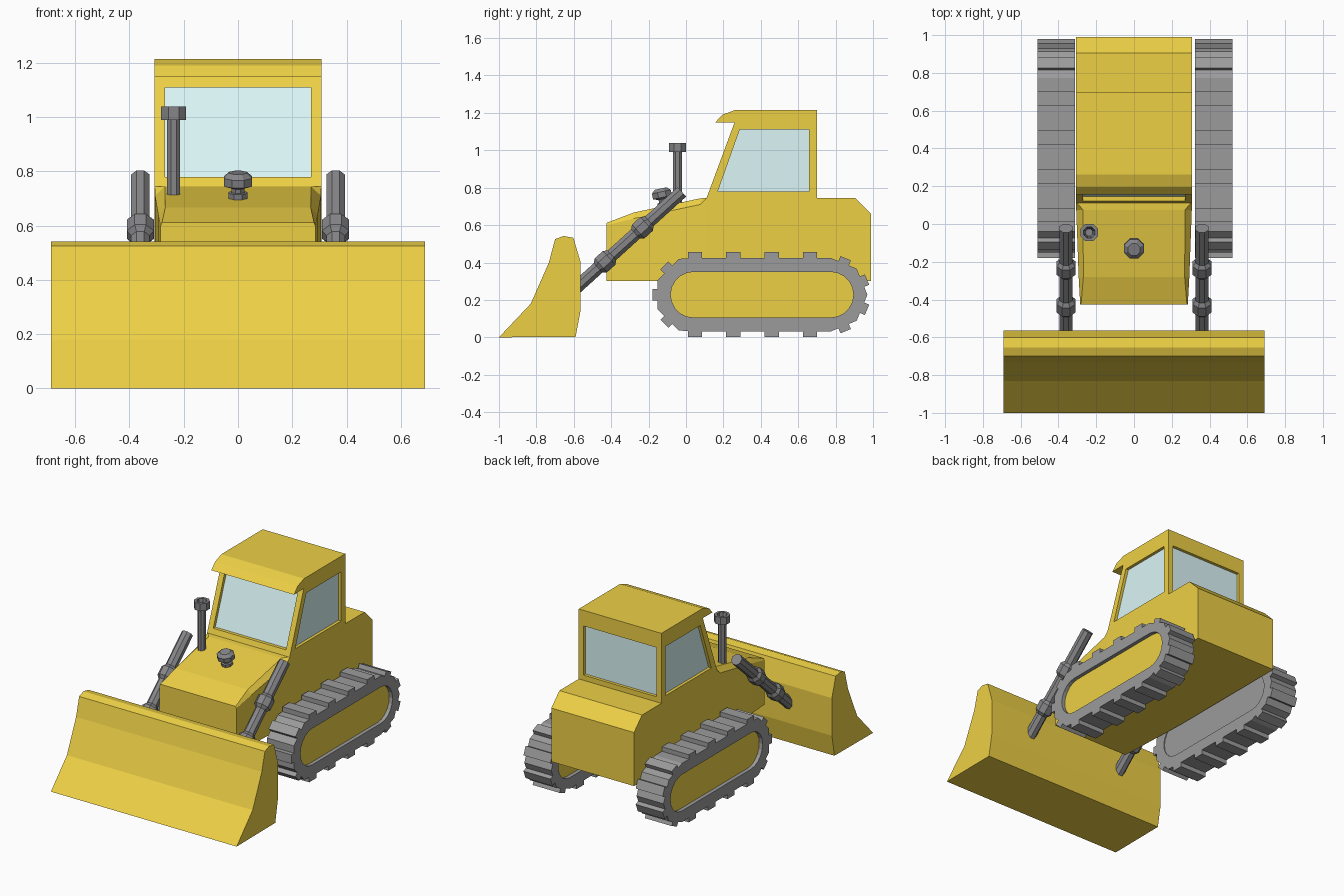
import bpy, bmesh
from math import sin, cos, pi, radians
from mathutils import Vector

if "Cube" in bpy.data.objects:
    bpy.data.objects.remove(bpy.data.objects["Cube"])


def material(name, rgb):
    m = bpy.data.materials.new(name)
    m.diffuse_color = (*rgb, 1)
    m.use_nodes = True
    m.node_tree.nodes["Principled BSDF"].inputs["Base Color"].default_value = m.diffuse_color
    return m


YELLOW = material("yellow_paint", (0.85, 0.63, 0.06))
DARK = material("dark_rubber", (0.33, 0.33, 0.33))
METAL = material("dark_metal", (0.24, 0.24, 0.25))
GLASS = material("pale_glass", (0.71, 0.92, 0.93))


def loft(name, solids, mat):
    """Each solid is a list of equal-length rings, skinned and capped."""
    bm = bmesh.new()
    for rings in solids:
        vs = [[bm.verts.new(p) for p in r] for r in rings]
        n = len(vs[0])
        for a, b in zip(vs, vs[1:]):
            for i in range(n):
                j = (i + 1) % n
                bm.faces.new((a[i], a[j], b[j], b[i]))
        bm.faces.new(vs[0][::-1])
        bm.faces.new(vs[-1])
    bmesh.ops.recalc_face_normals(bm, faces=bm.faces)
    mesh = bpy.data.meshes.new(name)
    bm.to_mesh(mesh)
    bm.free()
    mesh.materials.append(mat)
    ob = bpy.data.objects.new(name, mesh)
    bpy.context.collection.objects.link(ob)
    return ob


def prism(name, profile, x0, x1, mat):
    return loft(name, [[[(x, y, z) for y, z in profile] for x in (x0, x1)]], mat)


def lathe(name, profile, start, direction, mat, sides=8):
    """Profile of (distance, radius) turned about an axis."""
    start, d = Vector(start), Vector(direction).normalized()
    u = Vector((1, 0, 0))
    v = d.cross(u).normalized()
    angles = [2 * pi * (i + 0.5) / sides for i in range(sides)]
    rings = [[start + d * t + (u * cos(a) + v * sin(a)) * r for a in angles]
             for t, r in profile]
    return loft(name, [rings], mat)


def cut(ob, cutter):
    mod = ob.modifiers.new("cut", "BOOLEAN")
    mod.operation, mod.solver, mod.object = "DIFFERENCE", "EXACT", cutter
    bpy.context.view_layer.objects.active = ob
    bpy.ops.object.modifier_apply(modifier=mod.name)
    bpy.data.objects.remove(cutter)


# Hood with chamfered shoulders: y, half width, shoulder z, top half width, top z
hood = [(-0.425, 0.285, 0.60, 0.28, 0.612), (-0.28, 0.293, 0.635, 0.268, 0.667),
        (0.075, 0.306, 0.71, 0.27, 0.743), (0.11, 0.307, 0.743, 0.30, 0.745)]
loft("hood", [[[(-w, y, 0.3), (w, y, 0.3), (w, y, zs), (wt, y, zt), (-wt, y, zt), (-w, y, zs)]
               for y, w, zs, wt, zt in hood]], YELLOW)

# Main body
prism("body", [(0.11, 0.3), (0.11, 0.745), (0.905, 0.745), (0.99, 0.66), (0.99, 0.3)],
      -0.307, 0.307, YELLOW)

# Cab with visor and window openings on all four sides
cab = prism("cab", [(0.11, 0.745), (0.26, 1.15), (0.155, 1.148), (0.195, 1.19),
                    (0.262, 1.215), (0.70, 1.215), (0.70, 0.745)], -0.307, 0.307, YELLOW)
cut(cab, prism("side_cutter", [(0.17, 0.78), (0.287, 1.11), (0.657, 1.11), (0.657, 0.78)],
               -0.5, 0.5, YELLOW))
cut(cab, prism("end_cutter", [(0.0, 0.78), (0.0, 1.11), (0.8, 1.11), (0.8, 0.78)],
               -0.27, 0.27, YELLOW))
prism("cab_glass", [(0.14, 0.765), (0.271, 1.12), (0.68, 1.12), (0.68, 0.765)],
      -0.287, 0.287, GLASS)

# Blade
prism("blade", [(-1.0, 0), (-0.83, 0.18), (-0.733, 0.40), (-0.70, 0.525), (-0.655, 0.542),
                (-0.602, 0.532), (-0.563, 0.40), (-0.563, 0.147), (-0.59, 0.003)],
      -0.69, 0.69, YELLOW)

# Tracks
CZ, Y0, Y1 = 0.228, 0.04, 0.773


def arc(y, r, degrees):
    return [(y + r * cos(radians(a)), CZ + r * sin(radians(a))) for a in degrees]


outer = (arc(Y0, 0.197, [90]) + arc(Y0, 0.207, [112.5, 157.5, 202.5, 247.5])
         + arc(Y0, 0.197, [270]) + arc(Y1, 0.197, [-90, -45, 0, 45, 90]))
inner = (arc(Y0, 0.122, range(90, 271, 18)) + arc(Y1, 0.122, range(-90, 91, 18)))

# Tread pads: centre y of turning point, distance from it, angle
pads = [(y, 0.197, a) for y in (0.048, 0.253, 0.458, 0.663) for a in (90, -90)]
pads += [(Y0, 0.190, a) for a in (135, 180, 225)]
pads += [(Y1, 0.181, a) for a in (67.5, 22.5, -22.5, -67.5)]


def pad_profile(y, r, a):
    n = Vector((cos(radians(a)), sin(radians(a))))
    t = Vector((-n.y, n.x))
    c = Vector((y, CZ))
    half = 0.038 if abs(a) == 90 else 0.03
    return [c + n * (r + h) + t * s for h, s in
            ((-0.02, -half), (-0.02, half), (0.03, half), (0.03, -half))]


for side, xa, xb in (("left", -0.512, -0.312), ("right", 0.322, 0.522)):
    belt = prism(side + "_track_belt", outer, xa, xb, DARK)
    cut(belt, prism("belt_cutter", inner, xa - 0.1, xb + 0.1, DARK))
    loft(side + "_track_pads", [[[(x, p[0], p[1]) for p in pad_profile(*pad)]
                                 for x in (xa, xb)] for pad in pads], DARK)
    prism(side + "_track_frame", inner, xa + 0.025, xb - 0.025, YELLOW)
prism("left_track_inner_cover", inner, -0.338, -0.318, DARK)

# Lift rams with two collars each
ram = [(0, 0.037)]
for c in (0.285, 0.555):
    ram += [(c - 0.05, 0.037), (c - 0.03, 0.054), (c + 0.03, 0.054), (c + 0.05, 0.037)]
ram += [(0.785, 0.037)]
for side, x in (("left", -0.36), ("right", 0.36)):
    lathe(side + "_lift_ram", ram, (x, -0.022, 0.778), (0, -0.54, -0.49), METAL)

# Exhaust stack with hollow top
lathe("exhaust_stack", [(0, 0.026), (0.295, 0.026), (0.295, 0.05), (0.345, 0.05),
                        (0.345, 0.032), (0.25, 0.02)], (-0.237, -0.045, 0.695), (0, 0, 1), METAL)

# Air intake, leaning with the hood
lathe("air_intake", [(0, 0.037), (0.032, 0.037), (0.034, 0.026), (0.05, 0.026), (0.06, 0.056),
                     (0.09, 0.056), (0.108, 0.035)], (0, -0.113, 0.69), (0, -0.21, 0.98), METAL)
